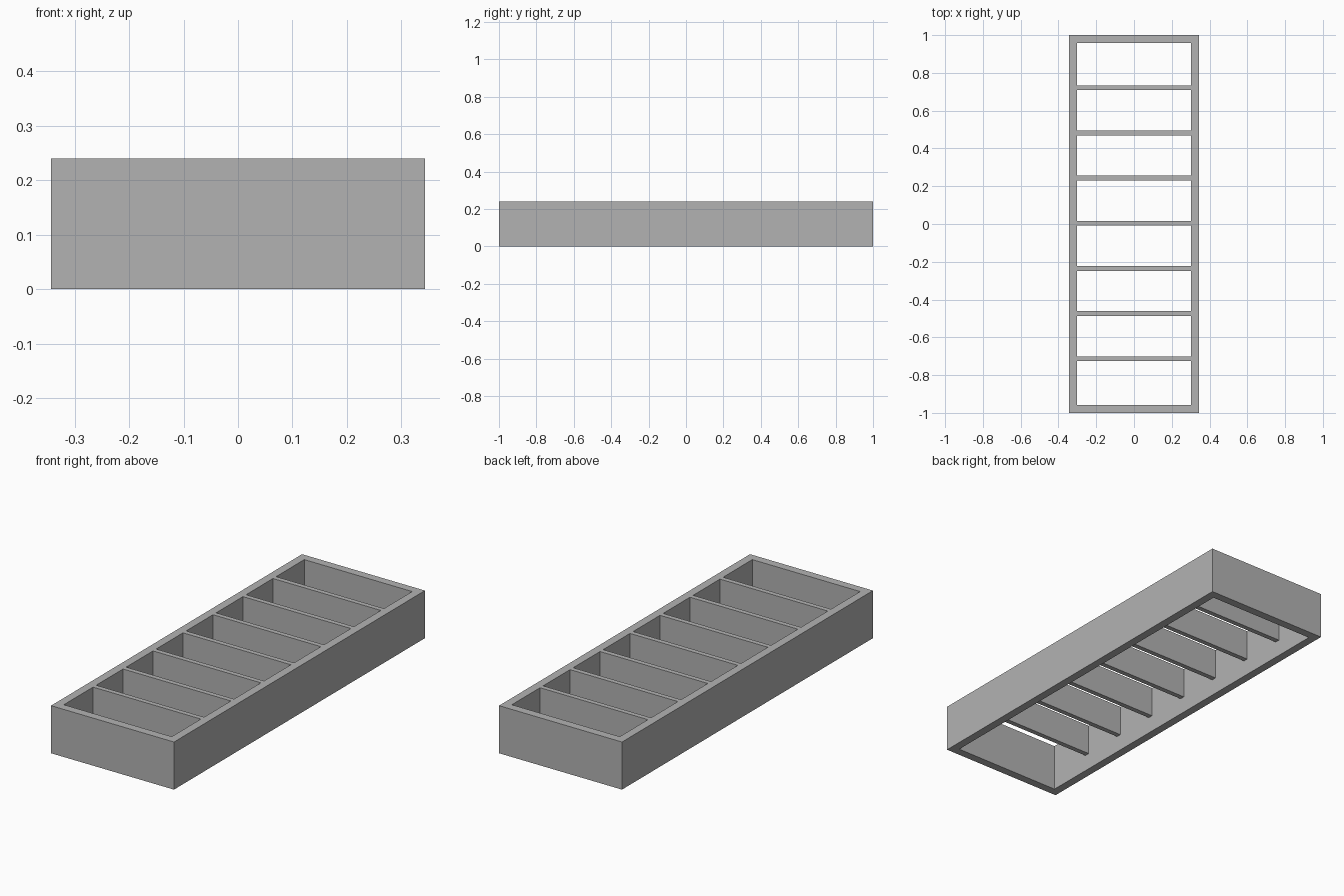
import bpy
import bmesh

HALF_X, HALF_Y, HEIGHT = 0.343, 1.0, 0.24
WALL = 0.042
SLAT_COUNT, SLAT_STEP, SLAT_THICK = 7, 0.239, 0.025
SLAT_BOTTOM = 0.085

old = bpy.data.objects.get("Cube")
if old:
    bpy.data.objects.remove(old, do_unlink=True)

# Single matte grey
grey = bpy.data.materials.new("plain_grey")
grey.use_nodes = True
colour = (0.45, 0.45, 0.45, 1)
grey.diffuse_color = colour
grey.node_tree.nodes["Principled BSDF"].inputs["Base Color"].default_value = colour


def add_object(name, bm):
    bmesh.ops.recalc_face_normals(bm, faces=bm.faces)
    mesh = bpy.data.meshes.new(name)
    bm.to_mesh(mesh)
    bm.free()
    mesh.materials.append(grey)
    obj = bpy.data.objects.new(name, mesh)
    bpy.context.collection.objects.link(obj)
    return obj


def rectangle(bm, hx, hy, z):
    return [bm.verts.new((sx * hx, sy * hy, z))
            for sx, sy in ((-1, -1), (1, -1), (1, 1), (-1, 1))]


# Open rectangular frame: four rectangles joined into a closed ring
bm = bmesh.new()
inner = (HALF_X - WALL, HALF_Y - WALL)
loops = [rectangle(bm, HALF_X, HALF_Y, 0),
         rectangle(bm, HALF_X, HALF_Y, HEIGHT),
         rectangle(bm, *inner, HEIGHT),
         rectangle(bm, *inner, 0)]
for i, a in enumerate(loops):
    b = loops[(i + 1) % 4]
    for j in range(4):
        k = (j + 1) % 4
        bm.faces.new((a[j], a[k], b[k], b[j]))
add_object("frame", bm)

# Cross slats, flush with the top and raised off the bottom
for i in range(SLAT_COUNT):
    bm = bmesh.new()
    bmesh.ops.create_cube(bm, size=1)
    bmesh.ops.scale(bm, verts=bm.verts,
                    vec=(2 * inner[0], SLAT_THICK, HEIGHT - SLAT_BOTTOM))
    slat = add_object(f"slat_{i + 1}", bm)
    slat.location = (0, 0.004 + (i - SLAT_COUNT // 2) * SLAT_STEP,
                     (HEIGHT + SLAT_BOTTOM) / 2)
